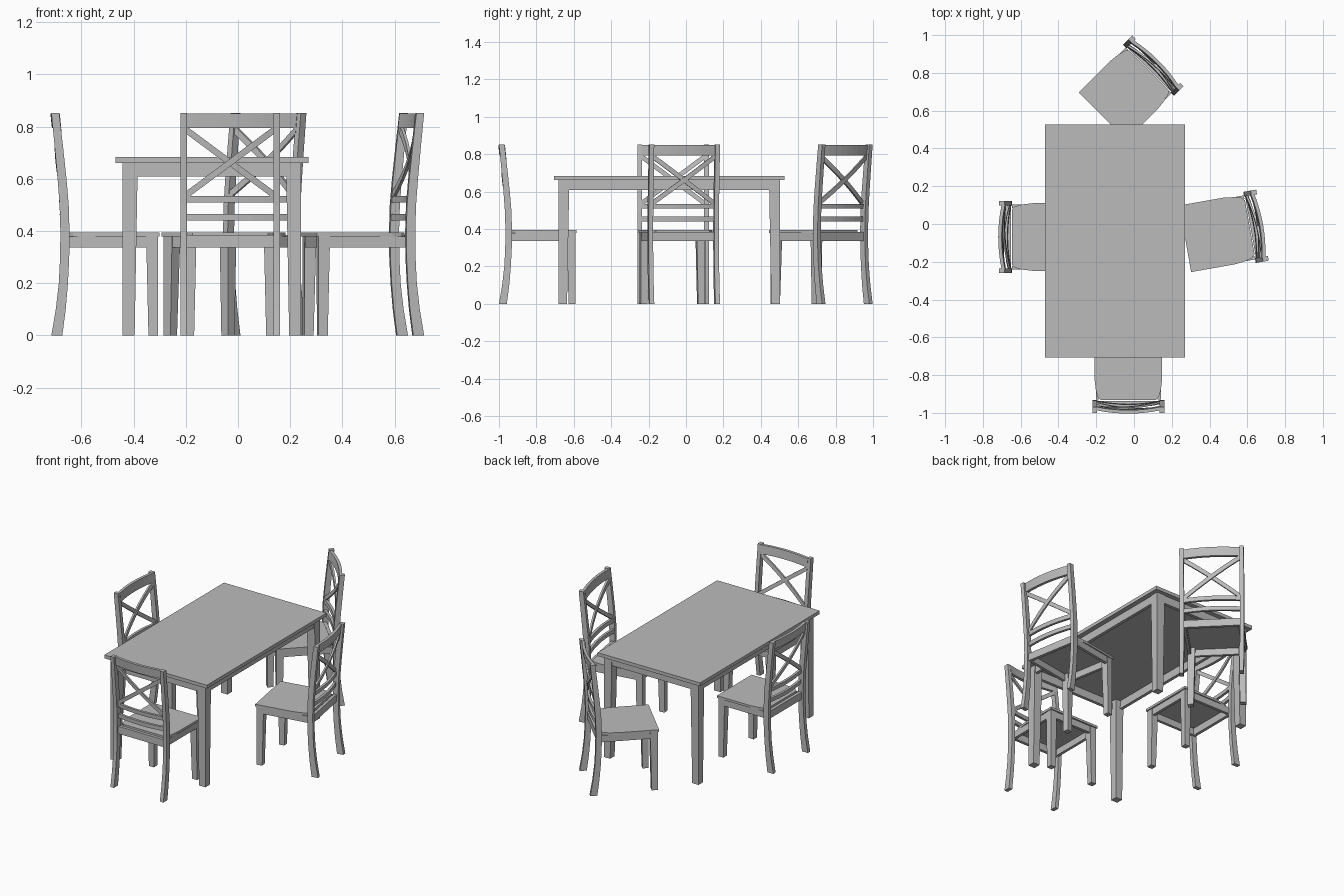
import bpy, bmesh, math
from mathutils import Matrix

cube = bpy.data.objects.get("Cube")
if cube:
    bpy.data.objects.remove(cube)

wood = bpy.data.materials.new("grey_wood")
wood.use_nodes = True
GREY = (0.5, 0.5, 0.5, 1)
wood.diffuse_color = GREY
wood.node_tree.nodes["Principled BSDF"].inputs["Base Color"].default_value = GREY


def loft(name, rings, place):
    """Skin a closed solid over a list of equal-length rings of points."""
    bm = bmesh.new()
    loops = [[bm.verts.new(p) for p in ring] for ring in rings]
    n = len(loops[0])
    for a, b in zip(loops, loops[1:]):
        for i in range(n):
            j = (i + 1) % n
            bm.faces.new((a[i], a[j], b[j], b[i]))
    bm.faces.new(loops[0])
    bm.faces.new(loops[-1])
    bmesh.ops.recalc_face_normals(bm, faces=bm.faces)
    mesh = bpy.data.meshes.new(name)
    bm.to_mesh(mesh)
    bm.free()
    mesh.materials.append(wood)
    obj = bpy.data.objects.new(name, mesh)
    obj.matrix_world = place
    bpy.context.collection.objects.link(obj)
    return obj


def rect(x0, x1, y0, y1, z):
    return [(x0, y0, z), (x1, y0, z), (x1, y1, z), (x0, y1, z)]


def box(name, x0, x1, y0, y1, z0, z1, place):
    return loft(name, [rect(x0, x1, y0, y1, z) for z in (z0, z1)], place)


def tapered_leg(name, x, y, sx, sy, top, bottom, height, place):
    """Leg whose outer corner (x, y) is straight and whose inner sides taper."""
    rings = [rect(sx * (x - w), sx * x, sy * y, sy * (y - w), z)
             for w, z in ((bottom, 0), (top, height))]
    return loft(name, rings, place)


# Rear post side profile: height, centre depth, thickness
POST = [(0, .021, .042), (.1, .036, .038), (.2, .046, .035), (.3, .051, .035),
        (.4, .052, .035), (.5, .049, .035), (.6, .041, .034), (.73, .028, .032),
        (.852, .015, .030)]
HALF = .172    # half the clear width between the rear posts


def post_depth(z):
    for (z0, y0, _), (z1, y1, _) in zip(POST, POST[1:]):
        if z <= z1:
            return y0 + (y1 - y0) * (z - z0) / (z1 - z0)
    return POST[-1][1]


def back_slat(name, z_left, z_right, height, thick, place, shift=0):
    """Slat bowed backwards between the posts, following their lean."""
    rings = []
    steps = 8
    for i in range(steps + 1):
        t = i / steps
        x = HALF * (2 * t - 1)
        zc = z_left + (z_right - z_left) * t
        ring = []
        for dz, dy in ((-1, -1), (-1, 1), (1, 1), (1, -1)):
            z = zc + dz * height / 2
            y = post_depth(z) + .008 + shift - .018 * (1 - (x / HALF) ** 2)
            ring.append((x, y + dy * thick / 2, z))
        rings.append(ring)
    return loft(name, rings, place)


def chair(tag, x, y, heading):
    """Chair with its back on the local x axis, facing local +y."""
    place = Matrix.Translation((x, y, 0)) @ Matrix.Rotation(
        math.radians(heading - 90), 4, 'Z')

    # Seat board with narrowed rear corners
    side = [(.179, .415), (.179, .18), (.172, .12), (.162, .085), (.145, .068)]
    outline = side + [(-px, py) for px, py in reversed(side)]
    loft(tag + "_seat", [[(px, py, z) for px, py in outline] for z in (.38, .395)], place)

    # Legs and side aprons
    for sx, label in ((1, "right"), (-1, "left")):
        rings = [rect(sx * .166, sx * .191, d - t / 2, d + t / 2, z) for z, d, t in POST]
        loft(f"{tag}_rear_post_{label}", rings, place)
        tapered_leg(f"{tag}_front_leg_{label}", .174, .408, sx, 1, .045, .036, .38, place)
        loft(f"{tag}_side_apron_{label}",
             [[(sx * (px - dx), py, z) for px, py, dx in
               ((.172, .07, 0), (.172, .39, 0), (.172, .39, .018), (.172, .07, .018))]
              for z in (.337, .38)], place)

    # Front and rear aprons
    box(tag + "_front_apron", -.15, .15, .387, .405, .337, .38, place)
    box(tag + "_rear_apron", -.17, .17, .045, .064, .337, .385, place)

    # Backrest: top rail, two slats and crossed braces
    back_slat(tag + "_top_rail", .822, .822, .056, .018, place)
    back_slat(tag + "_upper_slat", .522, .522, .026, .016, place)
    back_slat(tag + "_lower_slat", .453, .453, .026, .016, place)
    back_slat(tag + "_brace_rising", .535, .79, .03, .011, place, -.003)
    back_slat(tag + "_brace_falling", .79, .535, .03, .011, place, .003)


# Dining table
table = Matrix.Translation((-.1, -.09, 0))
box("table_top", -.37, .37, -.617, .617, .661, .683, table)
for sx in (1, -1):
    for sy in (1, -1):
        tapered_leg("table_leg", .342, .592, sx, sy, .058, .046, .661, table)
    a, b = sorted((sx * .338, sx * .318))
    box("table_side_apron", a, b, -.56, .56, .609, .661, table)
    a, b = sorted((sx * .588, sx * .568))
    box("table_end_apron", -.31, .31, a, b, .609, .661, table)

# Chairs around the table
for spec in (("front_chair", -.03, -1.0, 90), ("right_chair", -.715, -.069, 0),
             ("left_chair", .68, -.006, 190), ("back_chair", .127, .863, 225)):
    chair(*spec)
